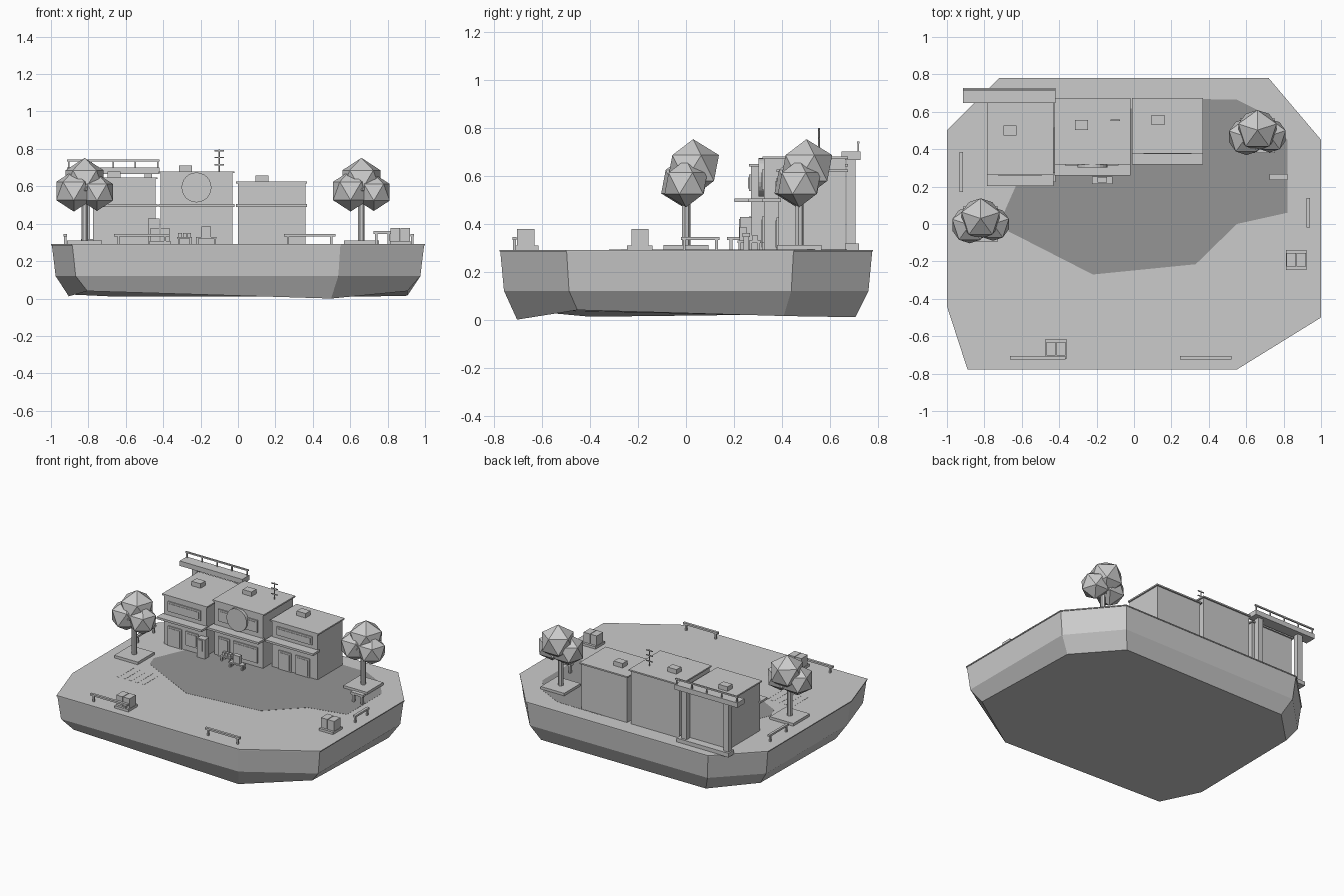
import bpy, bmesh
from math import pi
from mathutils import Matrix

if "Cube" in bpy.data.objects:
    bpy.data.objects.remove(bpy.data.objects["Cube"])


def finish(bm, name, color=None):
    bmesh.ops.recalc_face_normals(bm, faces=bm.faces)
    me = bpy.data.meshes.new(name)
    bm.to_mesh(me)
    bm.free()
    ob = bpy.data.objects.new(name, me)
    bpy.context.collection.objects.link(ob)
    if color:
        mat = bpy.data.materials.new(name + "_paint")
        mat.diffuse_color = color
        mat.use_nodes = True
        mat.node_tree.nodes["Principled BSDF"].inputs["Base Color"].default_value = mat.diffuse_color
        me.materials.append(mat)
    return ob


def box(name, x0, x1, y0, y1, z0, z1):
    bm = bmesh.new()
    m = Matrix.Translation(((x0 + x1) / 2, (y0 + y1) / 2, (z0 + z1) / 2))
    bmesh.ops.create_cube(bm, size=1, matrix=m @ Matrix.Diagonal((x1 - x0, y1 - y0, z1 - z0, 1)))
    return finish(bm, name)


def cyl(name, r, h, center, n=8, rot=None):
    bm = bmesh.new()
    bmesh.ops.create_cone(bm, cap_ends=True, segments=n, radius1=r, radius2=r, depth=h,
                          matrix=Matrix.Translation(center) @ (rot or Matrix()))
    return finish(bm, name)


def loft(name, rings, color=None):
    bm = bmesh.new()
    vs = [[bm.verts.new(p) for p in ring] for ring in rings]
    n = len(vs[0])
    for a, b in zip(vs, vs[1:]):
        for i in range(n):
            bm.faces.new((a[i], a[(i + 1) % n], b[(i + 1) % n], b[i]))
    bm.faces.new(vs[0])
    bm.faces.new(vs[-1])
    return finish(bm, name, color)


G = 0.288  # ground level

# Chunky island with an uneven underside
outline = [(-1, -.44), (-.89, -.778), (.55, -.778), (1, -.5),
           (1, .45), (.72, .78), (-.72, .78), (-1, .5)]
under_z = [.012, .04, 0, .04, .015, .01, .01, .022]
loft("island_base", [
    [(x * .905, y * .905, z) for (x, y), z in zip(outline, under_z)],
    [(x * .975, y * .975, .12) for x, y in outline],
    [(x * .995, y * .995, .284) for x, y in outline]])
loft("island_top", [[(x, y, z) for x, y in outline] for z in (.284, G + .003)])

# Paved yard and crossing stripes
yard = [(-.7, .05), (-.67, -.04), (-.22, -.27), (.33, -.215), (.55, 0),
        (.82, .06), (.82, .45), (.72, .58), (.55, .665), (.2, .67), (-.5, .5)]
loft("paved_yard", [[(x, y, z) for x, y in yard] for z in (G, G + .004)], (.3, .3, .3, 1))
for i in range(5):
    x = -.74 + i * .05
    box("crossing_stripe", x, x + .022, -.32, -.15, G, G + .004)

# Row of three shops: x range, front y, height, roof vent (x, y)
shops = [("left", -.775, -.44, .27, .638, -.662, .50),
         ("middle", -.415, -.03, .325, .67, -.28, .53),
         ("right", 0, .36, .385, .615, .128, .557)]
for n, x0, x1, f, top, vx, vy in shops:
    box(n + "_shop_walls", x0, x1, f, .665, G, top)
    box(n + "_shop_roof", x0 - .01, x1 + .01, f - .007, .675, top, top + .01)
    box(n + "_shop_awning", x0 - .01, x1 + .01, f - .067, f + .01, .49, .505)
    box(n + "_roof_vent", vx - .035, vx + .035, vy - .027, vy + .027, top, top + .042)


# Framed panel on a shop front
def panel(name, x0, x1, f, z0, z1, t=.008):
    box(name + "_frame", x0, x1, f - t, f + .005, z0, z1)
    box(name + "_pane", x0 + .012, x1 - .012, f - t - .003, f, z0 + .012, z1 - .012)


panel("left_window", -.74, -.48, .27, .535, .605)
panel("middle_window", -.38, -.07, .325, .54, .625)
panel("right_window", .04, .32, .385, .53, .59)
panel("left_door", -.74, -.63, .27, G, .43)
panel("left_display", -.6, -.5, .27, .33, .43)
panel("middle_door", -.38, -.29, .325, G, .43)
panel("middle_display", -.26, -.07, .325, .32, .43)
panel("right_door", .055, .155, .385, G, .425)
panel("right_shutter", .19, .3, .385, G, .425)
cyl("round_sign", .08, .025, (-.222, .314, .594), 24, Matrix.Rotation(pi / 2, 4, 'X'))

# Roof antenna
cyl("antenna_mast", .004, .12, (-.1, .555, .738), 6)
for z in (.79, .755, .715):
    box("antenna_bar", -.125, -.075, .552, .558, z - .003, z + .003)

# Elevated walkway behind the left shop
box("walkway_deck", -.915, -.42, .648, .728, .665, .7)
box("walkway_footing", -.84, -.43, .655, .722, G, .318)
for x in (-.48, -.81):
    box("walkway_column", x - .02, x + .02, .668, .706, G, .67)
box("walkway_handrail", -.915, -.42, .713, .723, .733, .743)
for x in (-.905, -.785, -.667, -.55, -.43):
    box("walkway_post", x - .004, x + .004, .714, .722, .7, .74)


# Low guard rails around the edge
def rail(x0, x1, y0, y1):
    box("guard_rail", x0, x1, y0, y1, .331, .344)
    for t in (.08, .92):
        x, y = x0 + (x1 - x0) * t, y0 + (y1 - y0) * t
        if x1 - x0 > y1 - y0:
            y = (y0 + y1) / 2
        else:
            x = (x0 + x1) / 2
        box("guard_post", x - .006, x + .006, y - .006, y + .006, G, .338)


rail(-.662, -.367, -.724, -.706)
rail(.245, .52, -.724, -.706)
rail(.922, .942, -.02, .14)
rail(-.933, -.915, .17, .385)

# Twin machines on plinths
for cx, cy in ((-.417, -.668), (.867, -.192)):
    box("machine_plinth", cx - .055, cx + .055, cy - .053, cy + .053, G, .308)
    for s in (-1, 1):
        c = cx + s * .027
        box("machine_box", c - .025, c + .025, cy - .036, cy + .036, .3, .378)

# Vending machine
box("vending_machine", -.48, -.42, .225, .275, G, .428)
box("vending_panel", -.472, -.44, .221, .23, .34, .42)


# Market stall tables with goods
def table(x0, x1, y0, y1, z):
    box("stall_table", x0, x1, y0, y1, z - .01, z)
    for x in (x0 + .008, x1 - .008):
        for y in (y0 + .008, y1 - .008):
            box("stall_leg", x - .005, x + .005, y - .005, y + .005, G, z - .005)


table(-.325, -.245, .262, .312, .33)
table(-.225, -.115, .215, .255, .33)
for x in (-.31, -.285, -.26):
    box("stall_goods", x - .01, x + .01, .275, .3, .33, .35)
box("stall_crate", -.195, -.145, .222, .252, .33, .385)

# Bench beside the right tree
box("bench_seat", .725, .822, .235, .266, .345, .362)
for x in (.74, .807):
    box("bench_leg", x - .007, x + .007, .24, .261, G, .35)


# Faceted trees in square planters
def tree(x, y):
    box("tree_planter", x - .093, x + .093, y - .093, y + .093, G, .31)
    cyl("tree_trunk", .018, .26, (x, y, .42), 7)
    bm = bmesh.new()
    for dx, dy, z, r in ((0, .03, .632, .12), (-.058, -.005, .575, .11), (.066, 0, .568, .1)):
        bmesh.ops.create_icosphere(bm, subdivisions=1, radius=r,
                                   matrix=Matrix.Translation((x + dx, y + dy, z))
                                   @ Matrix.Rotation(pi / 2, 4, 'Z'))
    finish(bm, "tree_foliage")


tree(-.82, 0)
tree(.66, .472)
